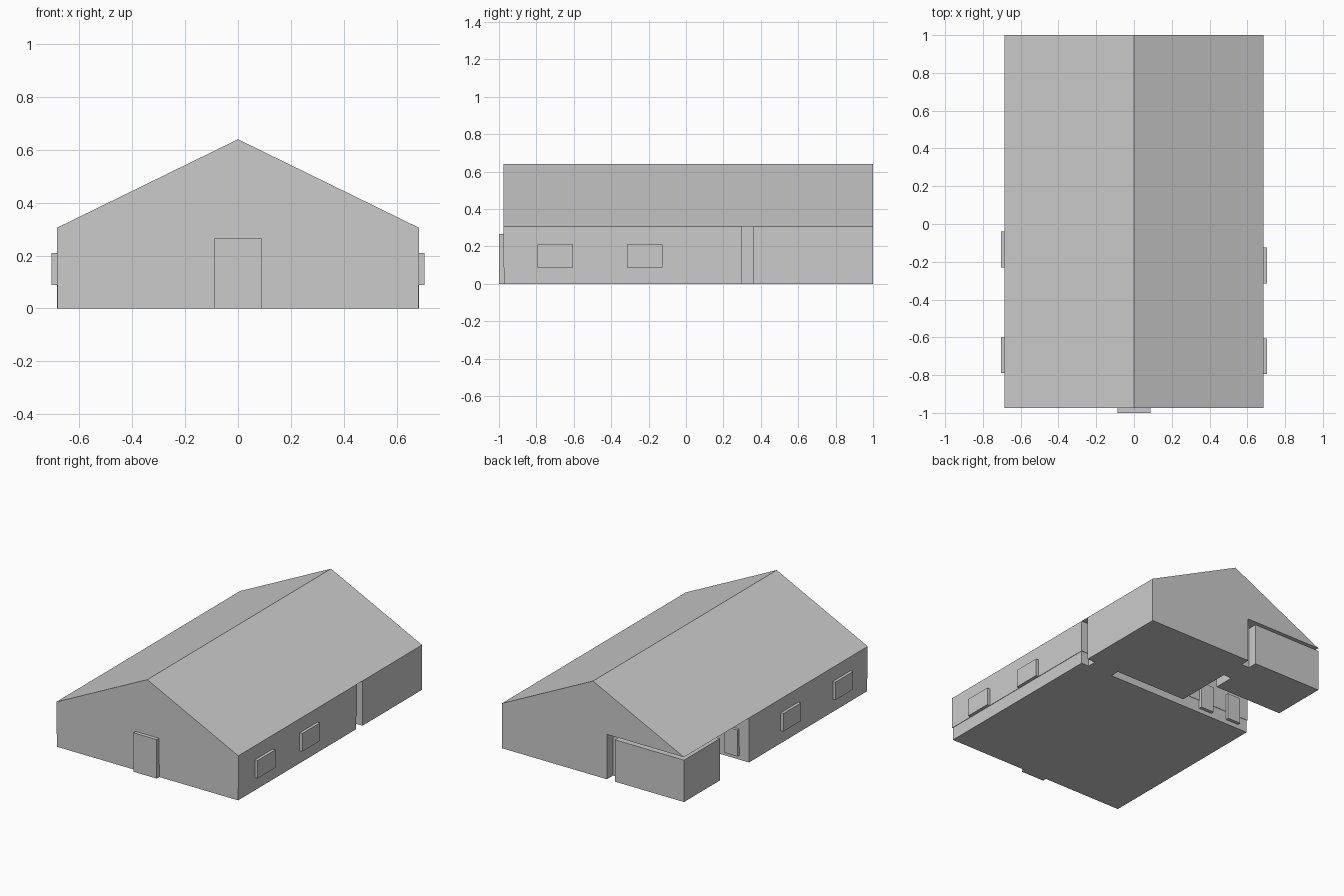
import bpy
import bmesh

if "Cube" in bpy.data.objects:
    bpy.data.objects.remove(bpy.data.objects["Cube"], do_unlink=True)

grey = bpy.data.materials.new("plain_grey")
grey.use_nodes = True
grey.diffuse_color = (0.6, 0.6, 0.6, 1)
grey.node_tree.nodes["Principled BSDF"].inputs["Base Color"].default_value = (0.6, 0.6, 0.6, 1)


def extrude(name, profile, y0, y1):
    """Closed prism: an (x, z) outline swept from y0 to y1."""
    bm = bmesh.new()
    face = bm.faces.new([bm.verts.new((x, y0, z)) for x, z in profile])
    swept = bmesh.ops.extrude_face_region(bm, geom=[face])["geom"]
    verts = [v for v in swept if isinstance(v, bmesh.types.BMVert)]
    bmesh.ops.translate(bm, verts=verts, vec=(0, y1 - y0, 0))
    bmesh.ops.recalc_face_normals(bm, faces=bm.faces)
    mesh = bpy.data.meshes.new(name)
    bm.to_mesh(mesh)
    bm.free()
    mesh.materials.append(grey)
    obj = bpy.data.objects.new(name, mesh)
    bpy.context.scene.collection.objects.link(obj)
    return obj


def box(name, x0, x1, y0, y1, z0, z1):
    return extrude(name, [(x0, z0), (x1, z0), (x1, z1), (x0, z1)], y0, y1)


HALF, EAVE, RIDGE = 0.685, 0.305, 0.64
FRONT, BACK = -0.975, 1.0
HALL_BACK, REAR_FRONT = 0.30, 0.36       # cross passage
PASS_L, PASS_R = -0.105, -0.166          # rear passage
SILL = 0.088
INSET = 0.003

# Gable roof, closed underneath
extrude("roof", [(-HALF, EAVE), (HALF, EAVE), (0, RIDGE)], FRONT, BACK)

# Front hall on a slightly set-back base
box("hall_walls", -HALF, HALF, FRONT, HALL_BACK, SILL, EAVE)
box("hall_base", -HALF + INSET, HALF - INSET, FRONT + INSET, HALL_BACK - INSET, 0, SILL)

# Rear rooms, the right one a little lower than the roof
box("rear_left_room", PASS_L, HALF, REAR_FRONT, BACK, 0, EAVE)
box("rear_right_room", -HALF, PASS_R, 0.615, BACK, 0, 0.285)

# Recessed infills that close the two passages
box("side_passage_infill", 0.435, 0.625, HALL_BACK - INSET, REAR_FRONT, 0, EAVE)
box("rear_passage_infill", PASS_R, PASS_L, 0.76, 0.935, 0, EAVE)

# Front door
box("front_door", -0.088, 0.088, -1.0, FRONT + INSET, 0, 0.265)

# Side windows
for side, sign, starts in (("left", 1, (-0.795, -0.315)), ("right", -1, (-0.79, -0.23))):
    for i, y in enumerate(starts):
        xs = sorted((sign * (HALF - 0.01), sign * 0.705))
        box(f"{side}_window_{i + 1}", *xs, y, y + 0.19, SILL, 0.21)

# Doors from the hall onto the sheltered porch
for i, x in enumerate((-0.61, -0.39)):
    box(f"porch_door_{i + 1}", x, x + 0.1, HALL_BACK - 0.01, HALL_BACK + 0.02, 0.03, 0.21)
